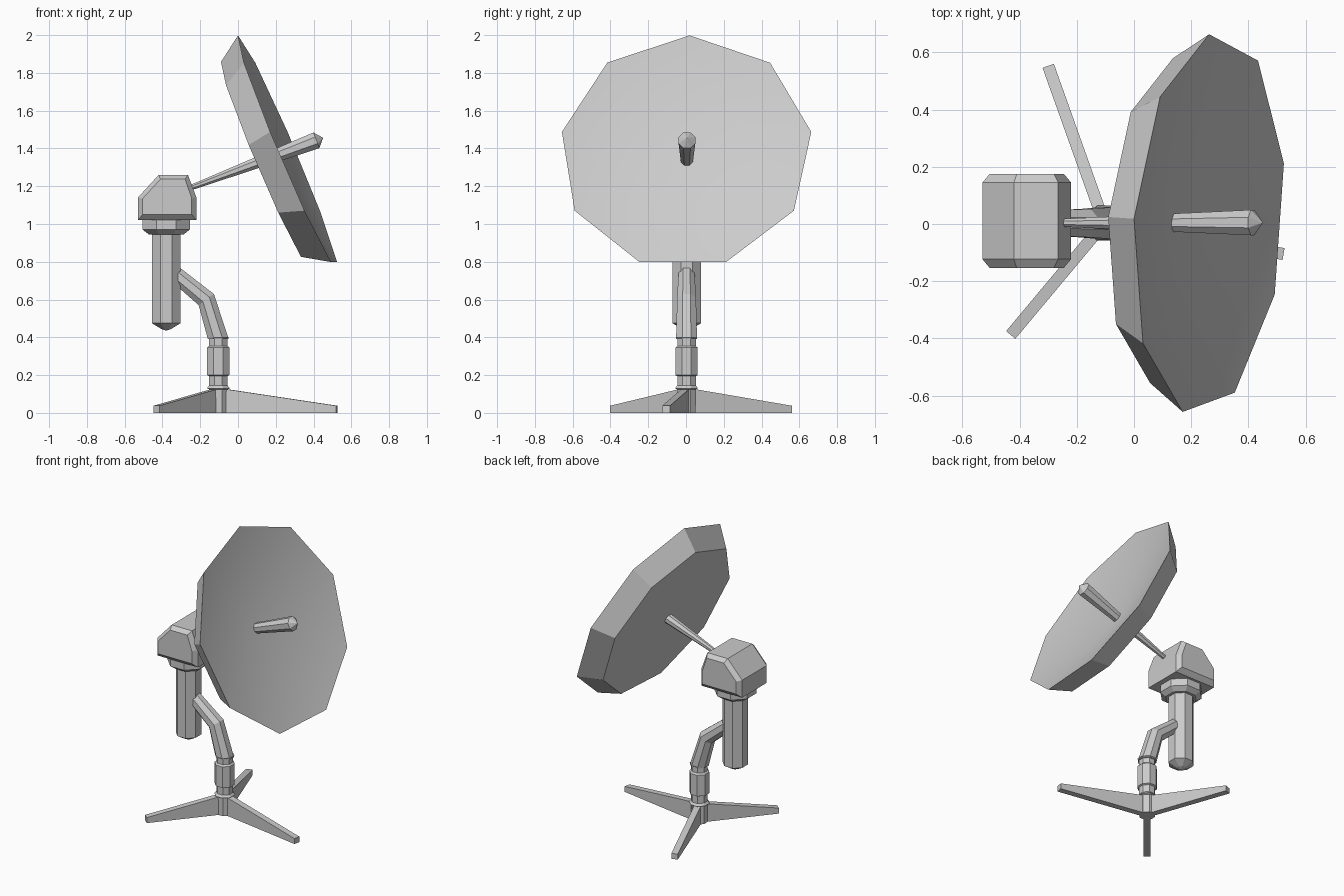
import bpy, bmesh, math
from mathutils import Vector, Matrix

if "Cube" in bpy.data.objects:
    bpy.data.objects.remove(bpy.data.objects["Cube"])


def finish(name, bm):
    bmesh.ops.recalc_face_normals(bm, faces=bm.faces)
    me = bpy.data.meshes.new(name)
    bm.to_mesh(me)
    bm.free()
    ob = bpy.data.objects.new(name, me)
    bpy.context.collection.objects.link(ob)
    return ob


def loft(name, rings, cap_start=True, cap_end=True):
    """Skin a list of equal-length point loops; a one-point loop is an apex."""
    bm = bmesh.new()
    vs = [[bm.verts.new(p) for p in r] for r in rings]
    for a, b in zip(vs, vs[1:]):
        n = max(len(a), len(b))
        for i in range(n):
            j = (i + 1) % n
            if len(a) == 1:
                bm.faces.new((a[0], b[i], b[j]))
            elif len(b) == 1:
                bm.faces.new((a[i], a[j], b[0]))
            else:
                bm.faces.new((a[i], a[j], b[j], b[i]))
    if cap_start and len(vs[0]) > 2:
        bm.faces.new(vs[0])
    if cap_end and len(vs[-1]) > 2:
        bm.faces.new(vs[-1])
    return finish(name, bm)


def lathe(name, profile, sides, matrix, phase=0.5):
    """Revolve (radius, height) pairs round local z, then place by matrix."""
    rings = []
    for r, h in profile:
        if r == 0:
            rings.append([matrix @ Vector((0, 0, h))])
            continue
        angs = [2 * math.pi * (i + phase) / sides for i in range(sides)]
        rings.append([matrix @ Vector((r * math.cos(a), r * math.sin(a), h)) for a in angs])
    return loft(name, rings)


def smooth(ob, deg):
    bpy.ops.object.select_all(action='DESELECT')
    bpy.context.view_layer.objects.active = ob
    ob.select_set(True)
    bpy.ops.object.shade_smooth_by_angle(angle=math.radians(deg))


HUB = Vector((-0.104, 0.003, 0))
POST = Vector((-0.38, 0.004, 0))

# Tripod legs: tapered beams from the hub to each foot
feet = [(0.523, -0.105), (-0.30, 0.553), (-0.431, -0.388)]
for k, (fx, fy) in enumerate(feet):
    foot = Vector((fx, fy, 0))
    side = (foot - HUB).normalized().cross(Vector((0, 0, 1))) * 0.021
    rings = []
    for c, h in ((HUB, 0.132), (foot, 0.038)):
        up = Vector((0, 0, h))
        rings.append([c - side, c + side, c + side + up, c - side + up])
    loft(f"leg_{k + 1}", rings)

# Hub, neck and thicker sleeve
lathe("hub_and_sleeve", [(0.052, 0), (0.054, 0.125), (0.066, 0.13), (0.053, 0.145),
                         (0.053, 0.195), (0.064, 0.20), (0.064, 0.345),
                         (0.053, 0.355), (0.053, 0.39), (0.062, 0.40)],
      8, Matrix.Translation(HUB))

# Bent arm: rings perpendicular to the path, mitred at the bend
path = [((-0.104, 0.39), 0, 0.060), ((-0.168, 0.60), 36, 0.054), ((-0.345, 0.745), 50, 0.045)]
rings = []
for (x, z), tilt, r in path:
    m = Matrix.Translation((x, 0.003, z)) @ Matrix.Rotation(-math.radians(tilt), 4, 'Y')
    rings.append([m @ Vector((r * math.cos(a), r * math.sin(a), 0))
                  for a in [math.pi * (i + 0.5) / 4 for i in range(8)]])
loft("bent_arm", rings)

# Hanging post and the collar above it
lathe("post", [(0, 0.435), (0.03, 0.445), (0.082, 0.475), (0.082, 0.96)],
      8, Matrix.Translation(POST))
lathe("collar", [(0.10, 0.945), (0.135, 0.97), (0.135, 1.03)], 8, Matrix.Translation(POST))

# Motor housing: hexagonal profile with chamfered ends
outer = [(-0.53, 1.02), (-0.53, 1.14), (-0.42, 1.26), (-0.265, 1.26), (-0.22, 1.14), (-0.22, 1.02)]
inner = [(-0.505, 1.05), (-0.505, 1.135), (-0.41, 1.238), (-0.28, 1.238), (-0.245, 1.135), (-0.245, 1.05)]
loft("motor_housing", [[(x, y, z) for x, z in prof] for prof, y in
                       ((inner, -0.153), (outer, -0.123), (outer, 0.145), (inner, 0.175))])

# Feed rod: single taper running through the dish, with a pointed tip
start, end = Vector((-0.27, 0.004, 1.185)), Vector((0.415, 0.005, 1.443))
axis = end - start
length = axis.length
lathe("feed_rod", [(0.014, 0), (0.048, length), (0.0, length + 0.038)], 8,
      Matrix.Translation(start) @ axis.to_track_quat('Z', 'Y').to_matrix().to_4x4())

# Dish: nine-sided, flat back, sloping wall, hollow front
tilt = Matrix.Rotation(math.radians(-4), 4, 'Z') @ Matrix.Rotation(math.radians(67), 4, 'Y')
place = Matrix.Translation((0.262, 0.0, 1.38)) @ tilt @ Matrix.Rotation(math.pi, 4, 'Z')
dish = lathe("dish", [(0.578, -0.138), (0.672, 0), (0, -0.132)], 9, place, phase=0)
smooth(dish, 20)
